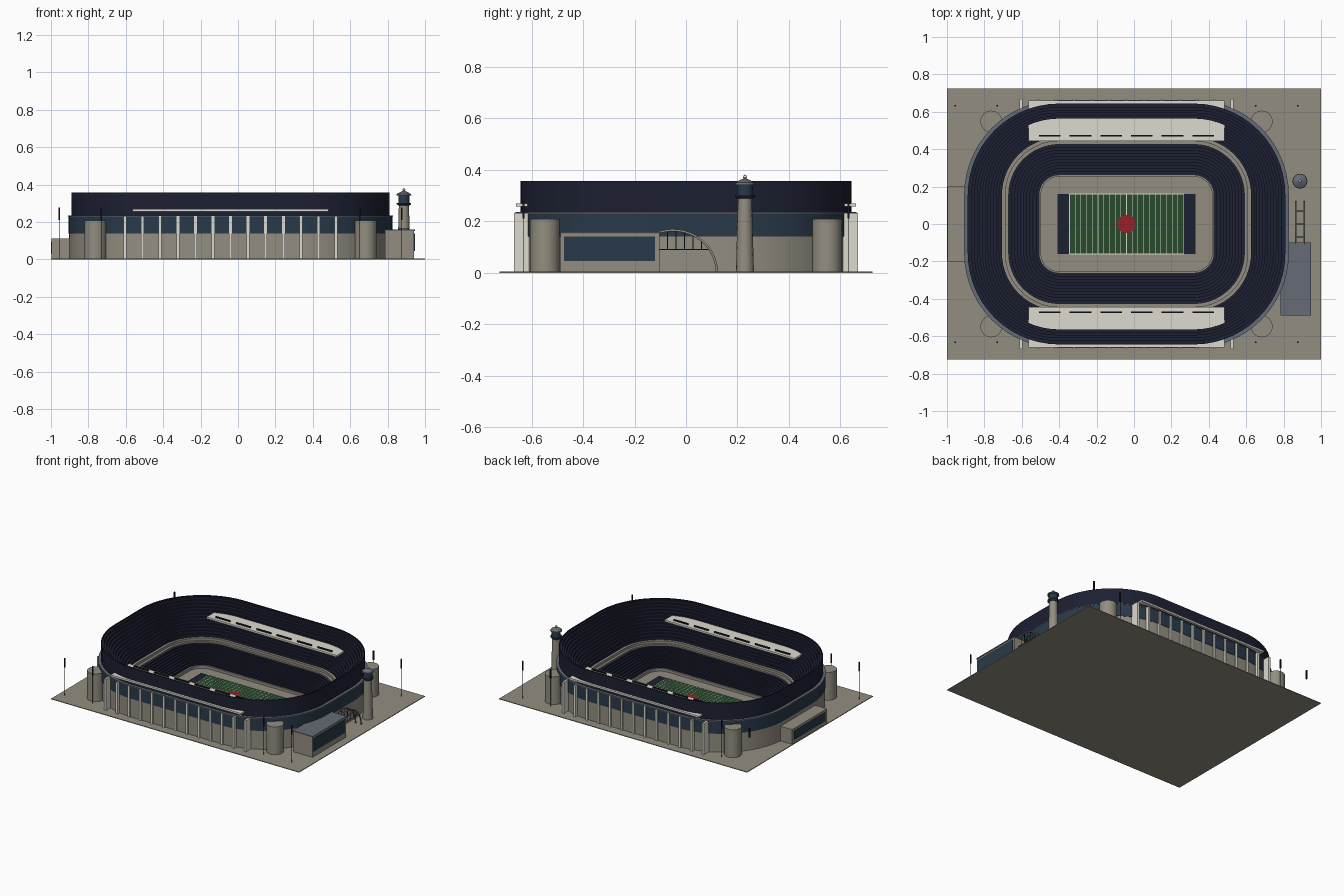
import bpy, bmesh
from math import pi, sin, cos
from mathutils import Matrix

if "Cube" in bpy.data.objects:
    bpy.data.objects.remove(bpy.data.objects["Cube"])

CX = -0.04            # stadium centre in x
SX, SY = 0.36, 0.155  # straight half lengths shared by every ring


def material(name, rgb):
    m = bpy.data.materials.new(name)
    m.diffuse_color = (*rgb, 1)
    m.use_nodes = True
    m.node_tree.nodes["Principled BSDF"].inputs["Base Color"].default_value = m.diffuse_color
    return m


TAN = material("concrete", (0.29, 0.27, 0.22))
NAVY = material("seat_navy", (0.012, 0.014, 0.032))
GLASS = material("dark_glass", (0.022, 0.042, 0.068))
SLATE = material("slate", (0.13, 0.145, 0.18))
WHITE = material("off_white", (0.72, 0.70, 0.62))
GREEN = material("turf_green", (0.02, 0.07, 0.025))
RED = material("red", (0.30, 0.015, 0.02))
BLACK = material("black", (0.01, 0.01, 0.012))


def finish(name, bm, mat, smooth=False):
    bmesh.ops.recalc_face_normals(bm, faces=bm.faces)
    me = bpy.data.meshes.new(name)
    bm.to_mesh(me)
    bm.free()
    me.materials.append(mat)
    ob = bpy.data.objects.new(name, me)
    bpy.context.collection.objects.link(ob)
    if smooth:
        bpy.ops.object.select_all(action='DESELECT')
        ob.select_set(True)
        bpy.context.view_layer.objects.active = ob
        bpy.ops.object.shade_smooth_by_angle(angle=0.6)
    return ob


def boxes(name, spans, mat):
    """One object from boxes given as (x0, x1, y0, y1, z0, z1)."""
    bm = bmesh.new()
    for x0, x1, y0, y1, z0, z1 in spans:
        mid = Matrix.Translation(((x0 + x1) / 2, (y0 + y1) / 2, (z0 + z1) / 2))
        bmesh.ops.create_cube(bm, size=1, matrix=mid @ Matrix.Diagonal((x1 - x0, y1 - y0, z1 - z0, 1)))
    return finish(name, bm, mat)


def ring_points(r, n=14):
    """Rounded rectangle: the core rectangle offset outward by r."""
    pts = []
    for q, (sx, sy) in enumerate(((1, 1), (-1, 1), (-1, -1), (1, -1))):
        for i in range(n + 1):
            a = (q + i / n) * pi / 2
            pts.append((CX + sx * SX + r * cos(a), sy * SY + r * sin(a)))
    return pts


def stadium_ring(name, profile, mat, closed=True):
    """Sweep an (offset, z) profile around the stadium plan."""
    bm = bmesh.new()
    loops = [[bm.verts.new((x, y, z)) for x, y in ring_points(r)] for r, z in profile]
    pairs = list(zip(loops, loops[1:])) + ([(loops[-1], loops[0])] if closed else [])
    for a, b in pairs:
        for i in range(len(a)):
            j = (i + 1) % len(a)
            bm.faces.new((a[i], a[j], b[j], b[i]))
    return finish(name, bm, mat, True)


def lathe(name, profile, x, y, mat, n=24):
    """Turned part from an (r, z) profile with capped ends."""
    bm = bmesh.new()
    loops = [[bm.verts.new((x + r * cos(2 * pi * i / n), y + r * sin(2 * pi * i / n), z))
              for i in range(n)] for r, z in profile]
    for a, b in zip(loops, loops[1:]):
        for i in range(n):
            j = (i + 1) % n
            bm.faces.new((a[i], a[j], b[j], b[i]))
    bm.faces.new(loops[0])
    bm.faces.new(loops[-1])
    return finish(name, bm, mat, True)


def tubes(name, paths, radius, mat):
    cu = bpy.data.curves.new(name, 'CURVE')
    cu.dimensions = '3D'
    cu.bevel_depth, cu.bevel_resolution, cu.use_fill_caps = radius, 1, True
    for path in paths:
        sp = cu.splines.new('POLY')
        sp.points.add(len(path) - 1)
        for p, co in zip(sp.points, path):
            p.co = (*co, 1)
    cu.materials.append(mat)
    ob = bpy.data.objects.new(name, cu)
    bpy.context.collection.objects.link(ob)


def rows(r0, z0, r1, z1, n):
    """Stepped seating rows as a profile."""
    pts = []
    for i in range(n):
        z = z0 + (z1 - z0) * (i + 1) / n
        pts += [(r0 + (r1 - r0) * i / n, z), (r0 + (r1 - r0) * (i + 1) / n, z)]
    return pts


# Ground and playing field
boxes("ground", [(-1, 1, -0.725, 0.725, 0, 0.005)], TAN)
FX, FY = 0.305, 0.16
boxes("turf", [(CX - FX, CX + FX, -FY, FY, 0.004, 0.012)], GREEN)
boxes("end_zones", [(CX + s * 0.337 - 0.032, CX + s * 0.337 + 0.032, -FY, FY, 0.004, 0.012)
                    for s in (-1, 1)], NAVY)
boxes("yard_lines",
      [(CX - FX + FX * i / 10 - 0.0015, CX - FX + FX * i / 10 + 0.0015, -FY, FY, 0.011, 0.013)
       for i in range(21)]
      + [(CX - FX, CX + FX, s * FY - 0.002, s * FY + 0.002, 0.011, 0.013) for s in (-1, 1)], WHITE)
lathe("centre_disc", [(0.048, 0.011), (0.048, 0.014)], CX, 0, RED, 32)

# Seating bowl
stadium_ring("field_wall", [(0.098, 0.004), (0.098, 0.024), (0.106, 0.024), (0.106, 0.004)], TAN)
stadium_ring("lower_stand", [(0.106, 0.01)] + rows(0.106, 0.012, 0.27, 0.11, 10)
             + [(0.27, 0.01)], NAVY)
stadium_ring("concourse", [(0.27, 0.01), (0.27, 0.12), (0.288, 0.12), (0.288, 0.138),
                           (0.306, 0.138), (0.306, 0.01)], TAN)
stadium_ring("upper_stand", [(0.306, 0.13)] + rows(0.306, 0.14, 0.482, 0.35, 12)
             + [(0.482, 0.357), (0.489, 0.357), (0.489, 0.13)], NAVY)

# Outer wall
stadium_ring("lower_wall", [(0.485, 0.004), (0.503, 0.004), (0.503, 0.14), (0.485, 0.14)], TAN)
stadium_ring("glass_band", [(0.485, 0.14), (0.506, 0.14), (0.506, 0.23), (0.485, 0.23)], GLASS)
stadium_ring("wall_ledge", [(0.485, 0.23), (0.508, 0.23), (0.508, 0.236), (0.485, 0.236)], SLATE)
boxes("wall_piers",
      [(CX + 0.094 * k - 0.008, CX + 0.094 * k + 0.008, min(s * 0.61, s * 0.669),
        max(s * 0.61, s * 0.669), 0.004, 0.232) for k in range(-6, 7) for s in (-1, 1)], WHITE)
for sx in (-1, 1):
    for sy in (-1, 1):
        lathe("corner_tower", [(0.058, 0.004), (0.058, 0.208)], CX + sx * 0.723, sy * 0.548, TAN, 32)

# Press decks on both long sides, with window strips
boxes("press_decks", [(CX - 0.525, CX + 0.525, min(s * 0.445, s * 0.66), max(s * 0.445, s * 0.66),
                       0.257, 0.27) for s in (-1, 1)], WHITE)
boxes("press_windows", [(CX + 0.164 * k - 0.058, CX + 0.164 * k + 0.058, s * 0.472 - 0.004,
                         s * 0.472 + 0.004, 0.268, 0.28)
                        for k in (-2.5, -1.5, -0.5, 0.5, 1.5, 2.5) for s in (-1, 1)], BLACK)

# Lamp posts outside the long walls
posts = [(CX + sx * dx, sy * 0.632) for dx in (0.915, 0.69) for sx in (-1, 1) for sy in (-1, 1)]
boxes("lamp_heads", [(x - 0.004, x + 0.004, y - 0.004, y + 0.004, 0.21, 0.277) for x, y in posts], BLACK)
tubes("lamp_poles", [[(x, y, 0.004), (x, y, 0.212)] for x, y in posts], 0.0012, BLACK)

# West entrance block
boxes("west_block", [(-0.997, -0.86, -0.2, 0.2, 0.004, 0.112)], TAN)
boxes("west_window", [(-0.9995, -0.99, -0.18, 0.18, 0.03, 0.095)], GLASS)

# East entrance block
boxes("east_block", [(0.787, 0.942, -0.487, -0.103, 0.004, 0.152)], TAN)
boxes("east_roof", [(0.784, 0.946, -0.49, -0.1, 0.152, 0.159)], SLATE)
boxes("east_window", [(0.935, 0.947, -0.475, -0.12, 0.045, 0.14)], GLASS)


# Entrance arch: two curved rails with hangers, beam and cross ties
def arch(y):
    return 0.165 * max(0, 1 - ((y + 0.05) / 0.17) ** 2) ** 0.5


RAILS = (0.865, 0.91)
angles = [1.94 * (1 - i / 24) for i in range(25)]
tubes("arch_rails", [[(x, -0.05 + 0.17 * cos(a), 0.165 * sin(a)) for a in angles] for x in RAILS],
      0.005, TAN)
hang = [-0.105 + 0.033 * i for i in range(6)]
tubes("arch_frame",
      [[(x, y, 0.09), (x, y, arch(y))] for x in RAILS for y in hang]
      + [[(x, -0.11, 0.09), (x, 0.09, 0.09)] for x in RAILS]
      + [[(RAILS[0], y, arch(y)), (RAILS[1], y, arch(y))] for y in (-0.07, 0.0, 0.07)],
      0.002, GLASS)

# Beacon tower
BX, BY = 0.887, 0.229
lathe("beacon_shaft", [(0.035, 0.004), (0.027, 0.292)], BX, BY, TAN, 16)
lathe("beacon_gallery", [(0.03, 0.288), (0.039, 0.296), (0.039, 0.303), (0.03, 0.303)], BX, BY, GLASS, 16)
lathe("beacon_lantern", [(0.03, 0.3), (0.03, 0.345)], BX, BY, GLASS, 16)
lathe("beacon_roof", [(0.04, 0.342), (0.038, 0.35), (0.02, 0.36), (0.006, 0.366)], BX, BY, SLATE, 16)
lathe("beacon_finial", [(0.004, 0.364), (0.008, 0.371), (0.006, 0.378), (0.001, 0.381)], BX, BY, WHITE, 12)
